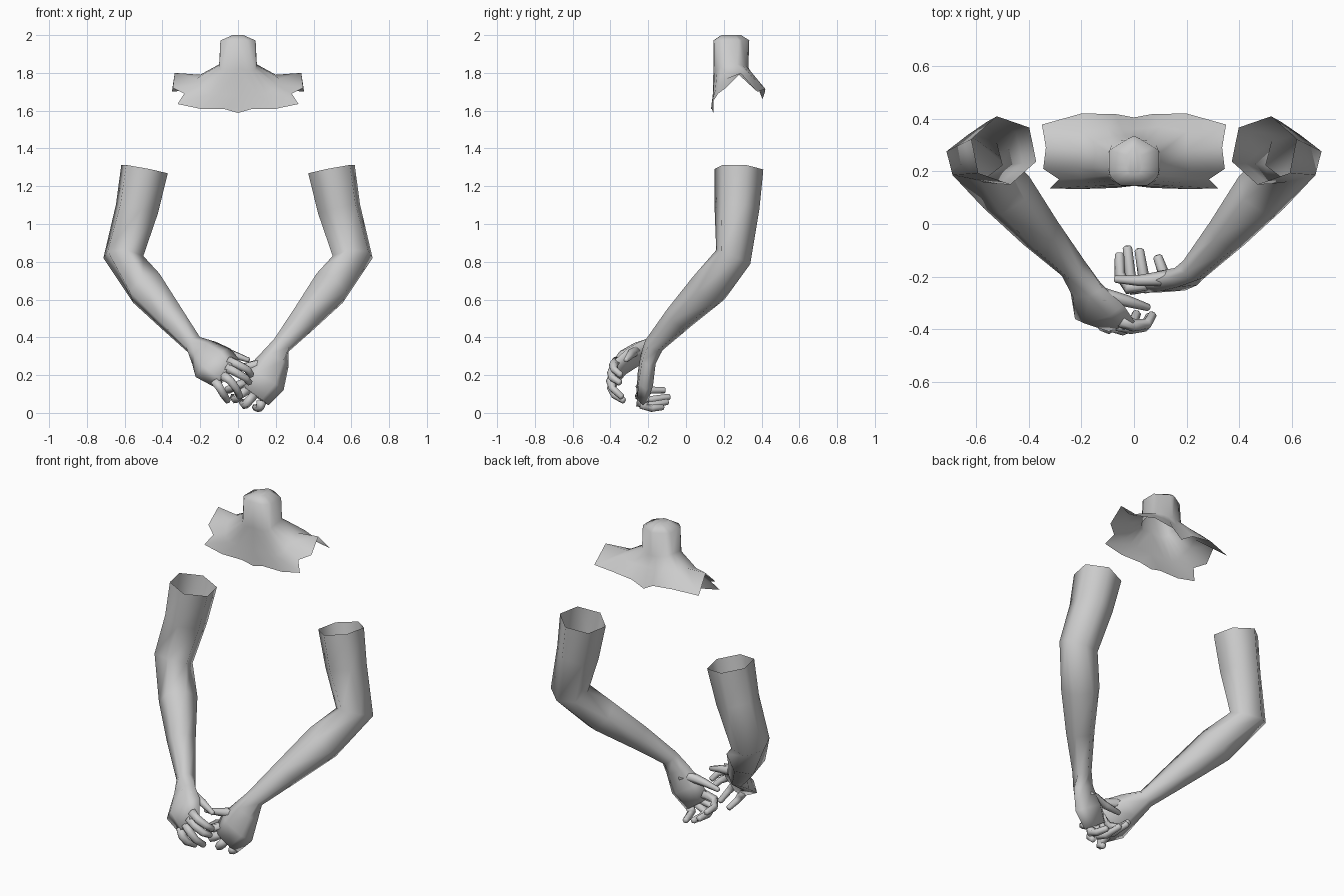
import bpy, math
from mathutils import Vector as V


def make(name, verts, faces):
    me = bpy.data.meshes.new(name)
    me.from_pydata([tuple(v) for v in verts], [], faces)
    ob = bpy.data.objects.new(name, me)
    bpy.context.collection.objects.link(ob)
    for p in me.polygons:
        p.use_smooth = True
    return ob


def loft(name, rings, sides=6, cap_start=False, tangents={}):
    """Tube through rings of (centre, wide radius, thin radius, wide axis)."""
    pts = [V(r[0]) for r in rings]
    verts, faces, prev = [], [], None
    for i, (c, a, b, hint) in enumerate(rings):
        t = V((0, 0, 0))
        if i > 0:
            t += (pts[i] - pts[i - 1]).normalized()
        if i < len(pts) - 1:
            t += (pts[i + 1] - pts[i]).normalized()
        t = V(tangents.get(i, t)).normalized()
        h = V(hint)
        u = (h - t * h.dot(t)).normalized()
        w = t.cross(u)
        ring = []
        for k in range(sides):
            g = 2 * math.pi * k / sides
            ring.append(pts[i] + u * a * math.cos(g) + w * b * math.sin(g))
        # turn the ring's start so the tube does not twist
        if prev:
            mid = pts[i] - pts[i - 1]
            best = min(range(sides), key=lambda s: sum(
                (ring[(k + s) % sides] - prev[k] - mid).length_squared for k in range(sides)))
            ring = ring[best:] + ring[:best]
        prev = ring
        verts += ring
    for i in range(len(rings) - 1):
        for k in range(sides):
            n = (k + 1) % sides
            o = i * sides
            faces.append((o + k, o + n, o + sides + n, o + sides + k))
    faces.append(tuple(range((len(rings) - 1) * sides, len(rings) * sides)))
    if cap_start:
        faces.append(tuple(reversed(range(sides))))
    return make(name, verts, faces)


def digit(name, points, r0, r1):
    """Finger: tapered tube with a small blunt tip."""
    n = len(points)
    rings = []
    for i, p in enumerate(points):
        r = r0 + (r1 - r0) * i / (n - 1)
        rings.append((p, r, r, (0.3, 0.4, 0.85)))
    tip = V(points[-1]) + (V(points[-1]) - V(points[-2])).normalized() * r1 * 0.4
    rings.append((tip, r1 * 0.6, r1 * 0.6, (0.3, 0.4, 0.85)))
    return loft(name, rings, 6, True)


# Arms: shared upper arm, elbow and forearm, then each side's own palm
arm = [((0.495, 0.28, 1.29), 0.132, 0.132), ((0.535, 0.27, 1.08), 0.121, 0.12),
       ((0.607, 0.25, 0.825), 0.1, 0.112), ((0.485, 0.12, 0.66), 0.105, 0.108),
       ((0.355, -0.035, 0.505), 0.08, 0.08), ((0.23, -0.17, 0.358), 0.053, 0.053)]


def build_arm(side, s, palm):
    rings = [((s * c[0], c[1], c[2]), a, b, (s * 0.2, 1, 0)) for c, a, b in arm]
    loft(side + "_arm", rings + palm, tangents={2: (s * 0.05, -0.42, -1)})


A = (0.25, 0.55, 0.82)
build_arm("right", -1, [
    ((-0.18, -0.25, 0.317), 0.086, 0.047, A),
    ((-0.132, -0.335, 0.265), 0.122, 0.045, A),
    ((-0.058, -0.378, 0.21), 0.098, 0.034, (0.45, 0.15, 0.85))])
B = (0.7, 0, -0.7)
build_arm("left", 1, [
    ((0.197, -0.2, 0.285), 0.08, 0.043, B),
    ((0.145, -0.215, 0.18), 0.113, 0.045, B),
    ((0.085, -0.23, 0.095), 0.094, 0.035, B)])

# Fingers of each hand, index to little, then thumbs
right_fingers = [
    [(-0.05, -0.365, 0.275), (0.0, -0.385, 0.255), (0.05, -0.38, 0.23), (0.07, -0.345, 0.2)],
    [(-0.06, -0.38, 0.24), (-0.01, -0.395, 0.215), (0.04, -0.39, 0.185), (0.06, -0.35, 0.16)],
    [(-0.08, -0.385, 0.20), (-0.04, -0.4, 0.17), (-0.01, -0.39, 0.13), (0.01, -0.34, 0.085)],
    [(-0.12, -0.38, 0.17), (-0.095, -0.395, 0.13), (-0.075, -0.38, 0.095), (-0.055, -0.33, 0.065)]]
left_fingers = [
    [(0.045, -0.225, 0.165), (-0.02, -0.245, 0.14), (-0.055, -0.19, 0.12), (-0.055, -0.115, 0.12)],
    [(0.06, -0.23, 0.13), (0.0, -0.25, 0.09), (-0.015, -0.19, 0.07), (-0.025, -0.09, 0.085)],
    [(0.085, -0.23, 0.095), (0.045, -0.245, 0.05), (0.035, -0.19, 0.04), (0.02, -0.1, 0.058)],
    [(0.125, -0.22, 0.06), (0.12, -0.225, 0.035), (0.11, -0.18, 0.024), (0.09, -0.125, 0.03)]]
for side, hand in (("right", right_fingers), ("left", left_fingers)):
    for fname, pts in zip(("index", "middle", "ring", "little"), hand):
        digit(f"{side}_{fname}_finger", pts, 0.027, 0.018)
digit("right_thumb", [(-0.165, -0.27, 0.32), (-0.11, -0.275, 0.33), (-0.03, -0.292, 0.31), (0.055, -0.318, 0.28)], 0.04, 0.014)
digit("left_thumb", [(0.17, -0.2, 0.245), (0.1, -0.208, 0.255), (0.02, -0.215, 0.24), (-0.07, -0.21, 0.225)], 0.036, 0.014)

# Neck and collar: half of the spokes, front to back, mirrored.
# Each spoke is neck top (x, y), neck base, shoulder, torn edge
spokes = [
    ((0, .145), (0, .145, 1.82), (0, .147, 1.68), (0, .145, 1.588)),
    ((.05, .147), (.06, .15, 1.81), (.1, .142, 1.69), (.07, .137, 1.608)),
    ((.07, .16), (.085, .165, 1.815), (.15, .145, 1.69), (.2, .133, 1.61)),
    ((.085, .175), (.092, .175, 1.82), (.19, .155, 1.71), (.32, .135, 1.635)),
    ((.093, .19), (.097, .185, 1.83), (.2, .175, 1.74), (.285, .17, 1.69)),
    ((.093, .22), (.1, .215, 1.84), (.22, .215, 1.77), (.345, .21, 1.72)),
    ((.093, .28), (.1, .27, 1.845), (.2, .28, 1.79), (.335, .29, 1.80)),
    ((.07, .295), (.085, .30, 1.84), (.2, .35, 1.78), (.35, .378, 1.70)),
    ((.035, .317), (.05, .32, 1.835), (.1, .37, 1.775), (.2, .42, 1.715)),
    ((.015, .328), (.025, .326, 1.83), (.05, .365, 1.775), (.07, .418, 1.70)),
    ((0, .335), (0, .33, 1.83), (0, .36, 1.775), (0, .405, 1.66))]
verts, faces = [], []
for top, base, mid, edge in spokes:
    x, y = top
    verts += [(x * 0.3, 0.24 + (y - 0.24) * 0.55, 2.0), (x, y, 1.972), base, mid, edge]
for i in range(len(spokes) - 1):
    for j in range(4):
        o = i * 5 + j
        faces.append((o, o + 1, o + 6, o + 5))
faces.append(tuple(i * 5 for i in range(len(spokes))))
neck = make("neck_and_collar", verts, faces)
m = neck.modifiers.new("mirror", "MIRROR")
m.use_clip = True
